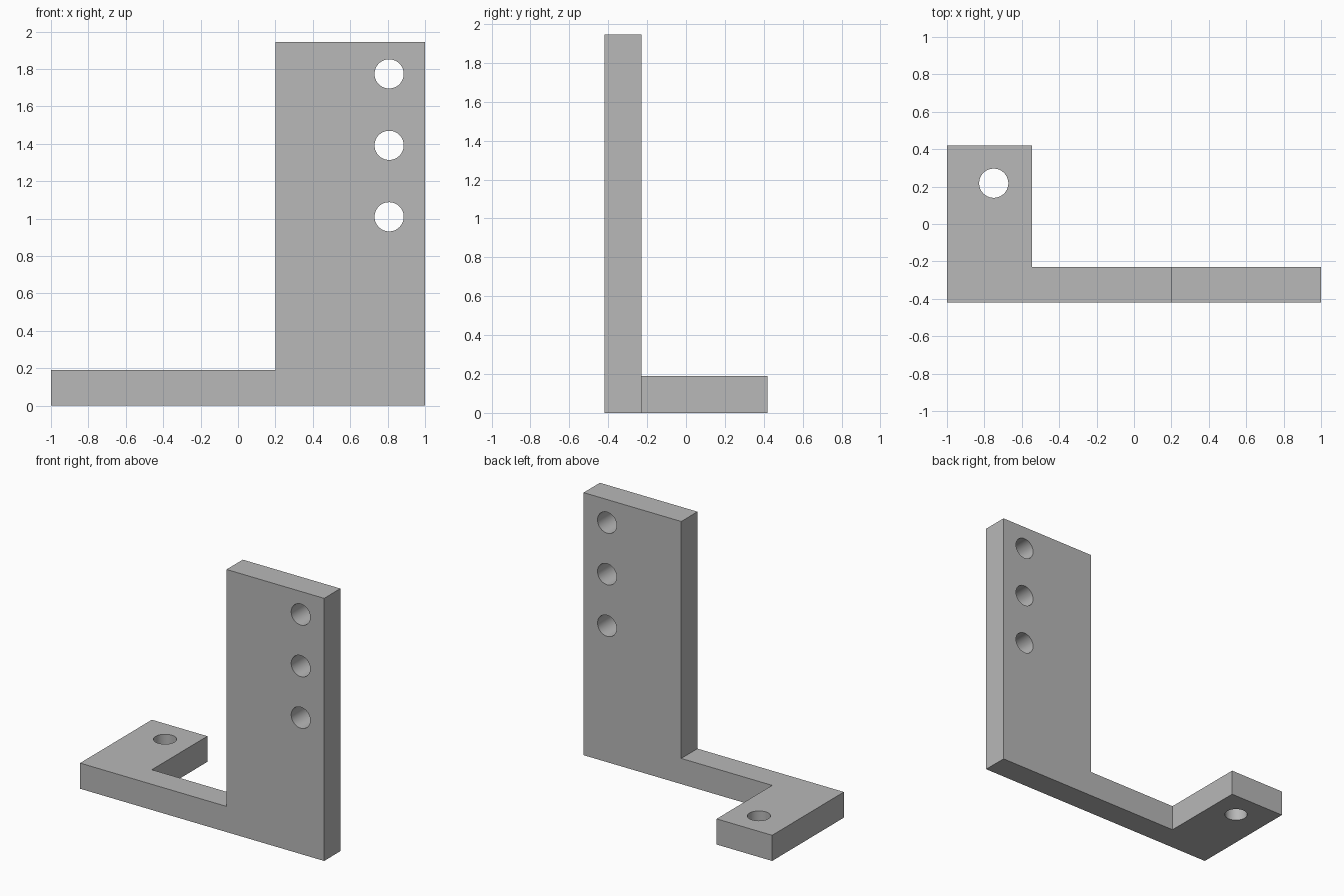
import bpy
import bmesh
import math
from mathutils import Vector

cube = bpy.data.objects.get("Cube")
if cube:
    bpy.data.objects.remove(cube, do_unlink=True)

LEFT, FRONT, THICK, TOP = 1.0, -0.42, 0.19, 1.945
HOLE_RADIUS = 0.078

# One plain grey for the whole bracket
grey = bpy.data.materials.new("plain grey")
grey.use_nodes = True
colour = (0.48, 0.48, 0.48, 1)
grey.diffuse_color = colour
grey.node_tree.nodes["Principled BSDF"].inputs["Base Color"].default_value = colour


def prism(name, outline, direction):
    """Extrude a closed outline of 3D points along a direction."""
    bm = bmesh.new()
    face = bm.faces.new([bm.verts.new(p) for p in outline])
    result = bmesh.ops.extrude_face_region(bm, geom=[face], use_keep_orig=True)
    moved = [v for v in result["geom"] if isinstance(v, bmesh.types.BMVert)]
    bmesh.ops.translate(bm, verts=moved, vec=Vector(direction))
    bmesh.ops.recalc_face_normals(bm, faces=bm.faces)
    mesh = bpy.data.meshes.new(name)
    bm.to_mesh(mesh)
    bm.free()
    mesh.materials.append(grey)
    obj = bpy.data.objects.new(name, mesh)
    bpy.context.collection.objects.link(obj)
    return obj


def hole_cutter(name, location, rotation=(0, 0, 0)):
    bpy.ops.mesh.primitive_cylinder_add(vertices=64, radius=HOLE_RADIUS, depth=THICK * 2,
                                        location=location, rotation=rotation)
    obj = bpy.context.object
    obj.name = name
    obj.hide_render = True
    obj.data.materials.append(grey)
    return obj


def combine(target, other, operation):
    """Apply a boolean and remove the helper."""
    mod = target.modifiers.new("boolean", "BOOLEAN")
    mod.operation, mod.object, mod.solver = operation, other, "EXACT"
    bpy.context.view_layer.objects.active = target
    bpy.ops.object.modifier_apply(modifier=mod.name)
    bpy.data.objects.remove(other, do_unlink=True)


# Base arm and foot, an L seen from above
base = [(-LEFT, FRONT), (LEFT, FRONT), (LEFT, FRONT + THICK),
        (-0.545, FRONT + THICK), (-0.545, -FRONT), (-LEFT, -FRONT)]
bracket = prism("bracket", [(x, y, 0) for x, y in base], (0, 0, THICK))

# Upright plate rising from the left end of the arm
upright = [(0.2, 0), (LEFT, 0), (LEFT, TOP), (0.2, TOP)]
plate = prism("upright_plate", [(x, FRONT, z) for x, z in upright], (0, THICK, 0))
combine(bracket, plate, "UNION")

# Three holes through the upright and one through the foot
for z in (1.01, 1.392, 1.774):
    cutter = hole_cutter("upright_hole", (0.808, FRONT + THICK / 2, z), (math.pi / 2, 0, 0))
    combine(bracket, cutter, "DIFFERENCE")
combine(bracket, hole_cutter("foot_hole", (-0.75, 0.218, THICK / 2)), "DIFFERENCE")

# Smooth hole walls, sharp edges
bpy.ops.object.select_all(action="DESELECT")
bracket.select_set(True)
bpy.context.view_layer.objects.active = bracket
bpy.ops.object.shade_smooth_by_angle(angle=math.radians(30))
